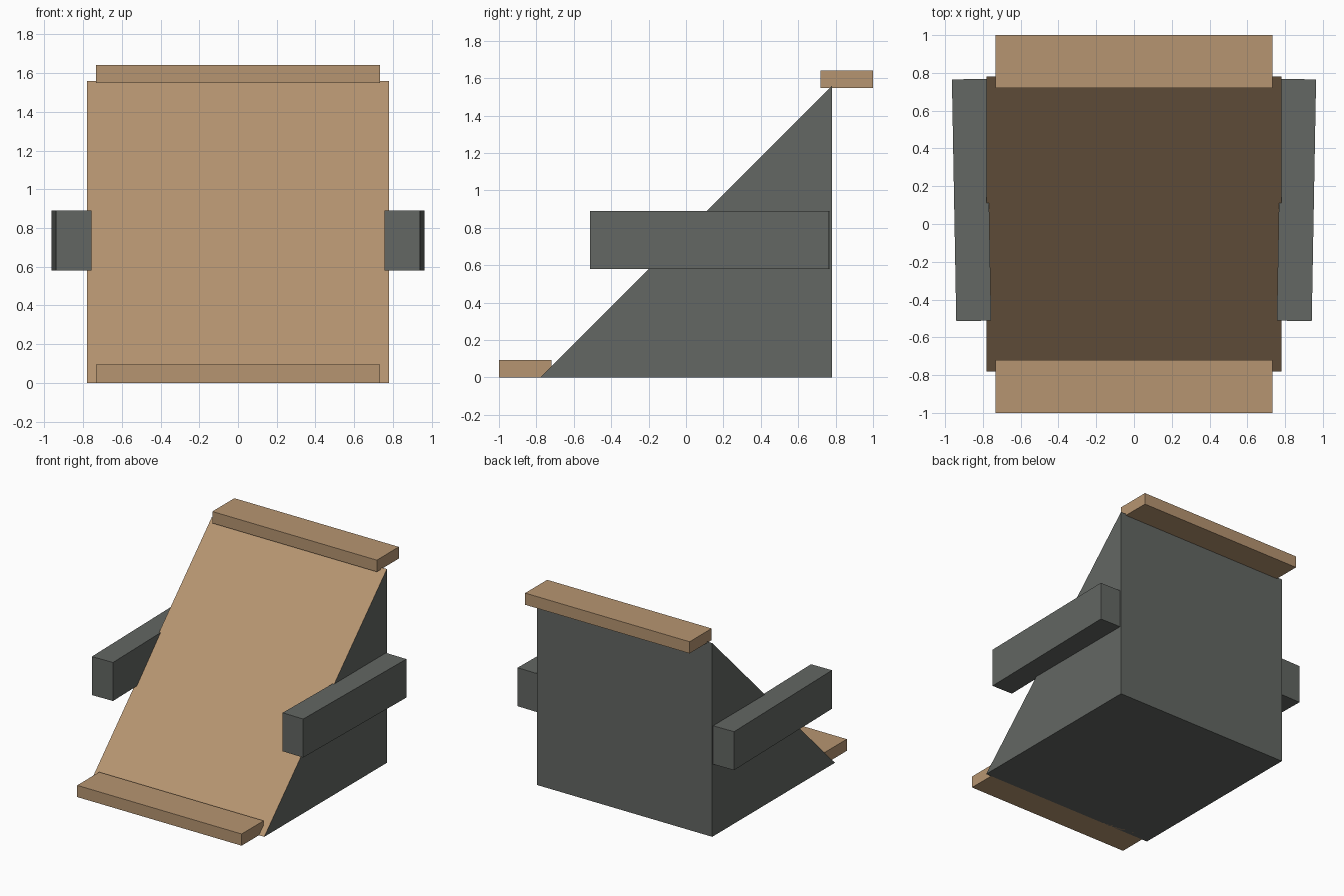
import bpy, bmesh
from mathutils import Matrix, Vector

if "Cube" in bpy.data.objects:
    bpy.data.objects.remove(bpy.data.objects["Cube"])


def material(name, rgb):
    m = bpy.data.materials.new(name)
    m.diffuse_color = (*rgb, 1)
    m.use_nodes = True
    m.node_tree.nodes["Principled BSDF"].inputs["Base Color"].default_value = m.diffuse_color
    return m


wood = material("tan_wood", (0.47, 0.30, 0.165))
grey = material("dark_grey", (0.125, 0.135, 0.125))


def finish(name, bm, *mats):
    bmesh.ops.recalc_face_normals(bm, faces=bm.faces)
    mesh = bpy.data.meshes.new(name)
    bm.to_mesh(mesh)
    bm.free()
    for m in mats:
        mesh.materials.append(m)
    obj = bpy.data.objects.new(name, mesh)
    bpy.context.collection.objects.link(obj)
    return obj


def box(name, centre, size, mat, turn=0.0):
    bm = bmesh.new()
    bmesh.ops.create_cube(bm, size=1)
    bmesh.ops.scale(bm, vec=size, verts=bm.verts)
    obj = finish(name, bm, mat)
    obj.matrix_world = Matrix.Translation(centre) @ Matrix.Rotation(turn, 4, "Z")
    return obj


# Wedge body: triangle profile extruded across x, sloped face in wood
W, H = 0.78, 1.56
bm = bmesh.new()
tri = bm.faces.new([bm.verts.new((-W, y, z)) for y, z in ((-W, 0), (W, 0), (W, H))])
ext = bmesh.ops.extrude_face_region(bm, geom=[tri])
bmesh.ops.translate(bm, vec=(2 * W, 0, 0),
                    verts=[g for g in ext["geom"] if isinstance(g, bmesh.types.BMVert)])
bmesh.ops.recalc_face_normals(bm, faces=bm.faces)
for f in bm.faces:
    f.normal_update()
    if f.normal.dot(Vector((0, -1, 1))) > 1.2:
        f.material_index = 1
finish("wedge_body", bm, grey, wood)

# Planks along the foot and the top of the slope
for name, y, z in (("bottom_plank", -0.86, 0.047), ("top_plank", 0.86, 1.595)):
    box(name, (0, y, z), (1.465, 0.28, 0.094), wood)

# Side arms, flaring slightly towards the back
for name, s in (("left_arm", -1), ("right_arm", 1)):
    box(name, (s * 0.86, 0.127, 0.735), (0.185, 1.28, 0.31), grey, turn=-s * 0.018)
